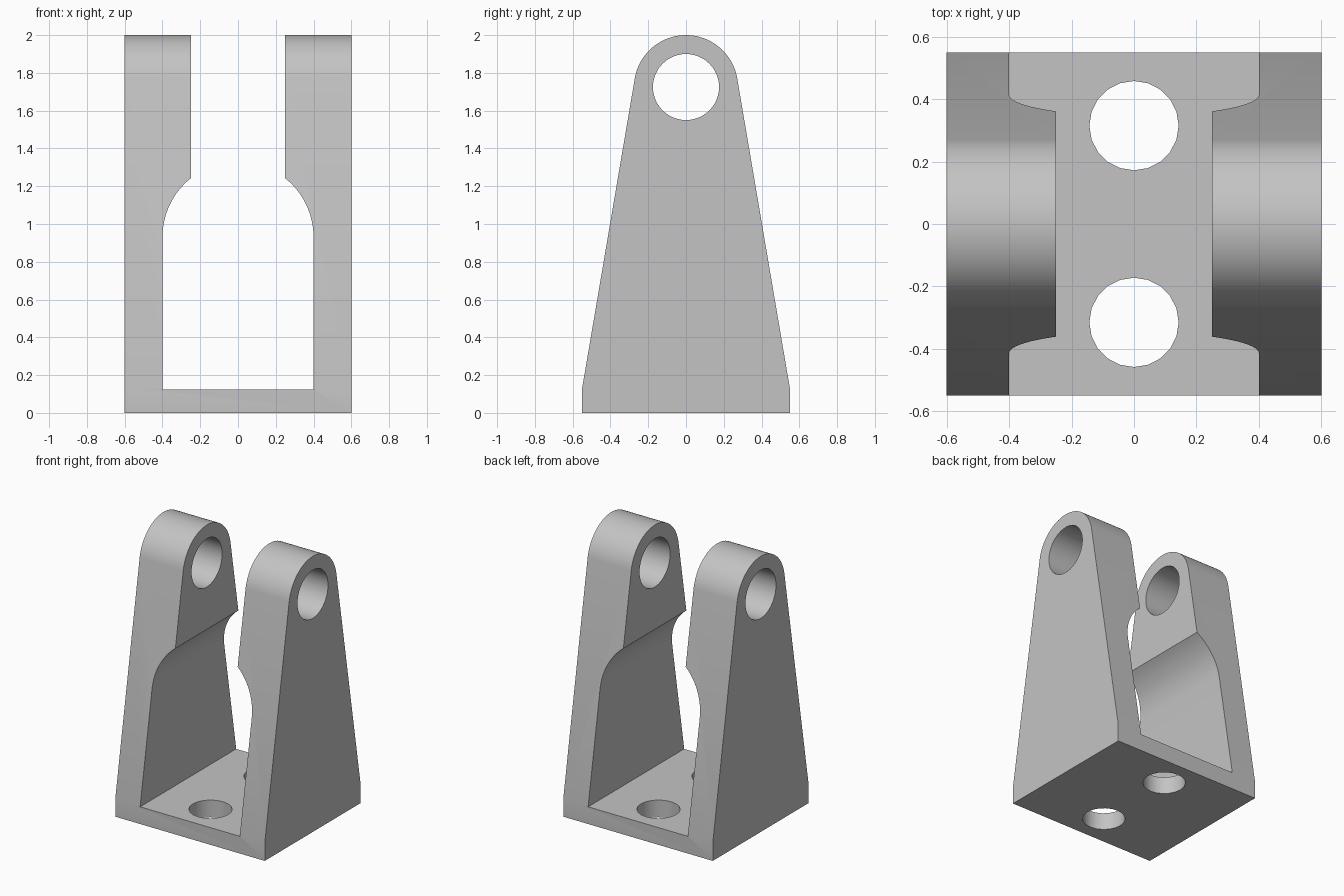
import bpy
import bmesh
from math import atan2, acos, hypot, sin, cos, pi, radians
from mathutils import Vector

cube = bpy.data.objects.get("Cube")
if cube:
    bpy.data.objects.remove(cube, do_unlink=True)

metal = bpy.data.materials.new("light_grey_metal")
metal.use_nodes = True
metal.diffuse_color = (0.55, 0.55, 0.55, 1)
metal.node_tree.nodes["Principled BSDF"].inputs["Base Color"].default_value = (0.55, 0.55, 0.55, 1)


def arc(cx, cy, r, start, end, steps):
    return [(cx + r * cos(start + (end - start) * i / steps),
             cy + r * sin(start + (end - start) * i / steps)) for i in range(steps + 1)]


def prism(name, outline, axis, low, high):
    """Extrude a closed outline along one axis."""
    i = "xyz".index(axis)
    bm = bmesh.new()
    verts = []
    for u, v in outline:
        co = [u, v]
        co.insert(i, low)
        verts.append(bm.verts.new(co))
    face = bm.faces.new(verts)
    extruded = bmesh.ops.extrude_face_region(bm, geom=[face])["geom"]
    shift = Vector((0, 0, 0))
    shift[i] = high - low
    bmesh.ops.translate(bm, verts=[g for g in extruded if isinstance(g, bmesh.types.BMVert)], vec=shift)
    bmesh.ops.recalc_face_normals(bm, faces=bm.faces)
    mesh = bpy.data.meshes.new(name)
    bm.to_mesh(mesh)
    bm.free()
    mesh.materials.append(metal)
    obj = bpy.data.objects.new(name, mesh)
    bpy.context.collection.objects.link(obj)
    return obj


def combine(target, cutter, operation):
    """Apply a boolean and discard the cutter."""
    mod = target.modifiers.new("cut", 'BOOLEAN')
    mod.operation = operation
    mod.solver = 'EXACT'
    mod.object = cutter
    bpy.ops.object.select_all(action='DESELECT')
    bpy.context.view_layer.objects.active = target
    target.select_set(True)
    bpy.ops.object.modifier_apply(modifier=mod.name)
    bpy.data.objects.remove(cutter, do_unlink=True)


# Side silhouette: vertical foot, tapered arms tangent to a round eye
half_depth, foot, eye_z, eye_r = 0.55, 0.13, 1.725, 0.275
drop = foot - eye_z
tangent = atan2(drop, half_depth) + acos(eye_r / hypot(half_depth, drop))
side = [(-half_depth, foot), (-half_depth, 0), (half_depth, 0), (half_depth, foot)]
side += arc(0, eye_z, eye_r, tangent, pi - tangent, 40)
bracket = prism("clevis_bracket", side, "x", -0.6, 0.6)

# Slot between the arms: wide below, curving in to a narrow upper gap
floor, bend_z, wide, gap = 0.125, 0.93, 0.4, 0.25
right_half = [(wide, floor)] + arc(0, bend_z, wide, 0, acos(gap / wide), 16) + [(gap, 2.2)]
slot = right_half + [(-x, z) for x, z in reversed(right_half)]
combine(bracket, prism("slot_cutter", slot, "y", -1, 1), 'DIFFERENCE')

# Pin hole through both arms
pin = arc(0, eye_z, 0.175, 0, 2 * pi, 48)[:-1]
combine(bracket, prism("pin_cutter", pin, "x", -1, 1), 'DIFFERENCE')

# Two mounting holes through the base plate
for y in (-0.315, 0.315):
    hole = arc(0, y, 0.143, 0, 2 * pi, 20)[:-1]
    combine(bracket, prism("bolt_cutter", hole, "z", -0.2, 0.3), 'DIFFERENCE')

bpy.ops.object.shade_smooth_by_angle(angle=radians(25))
